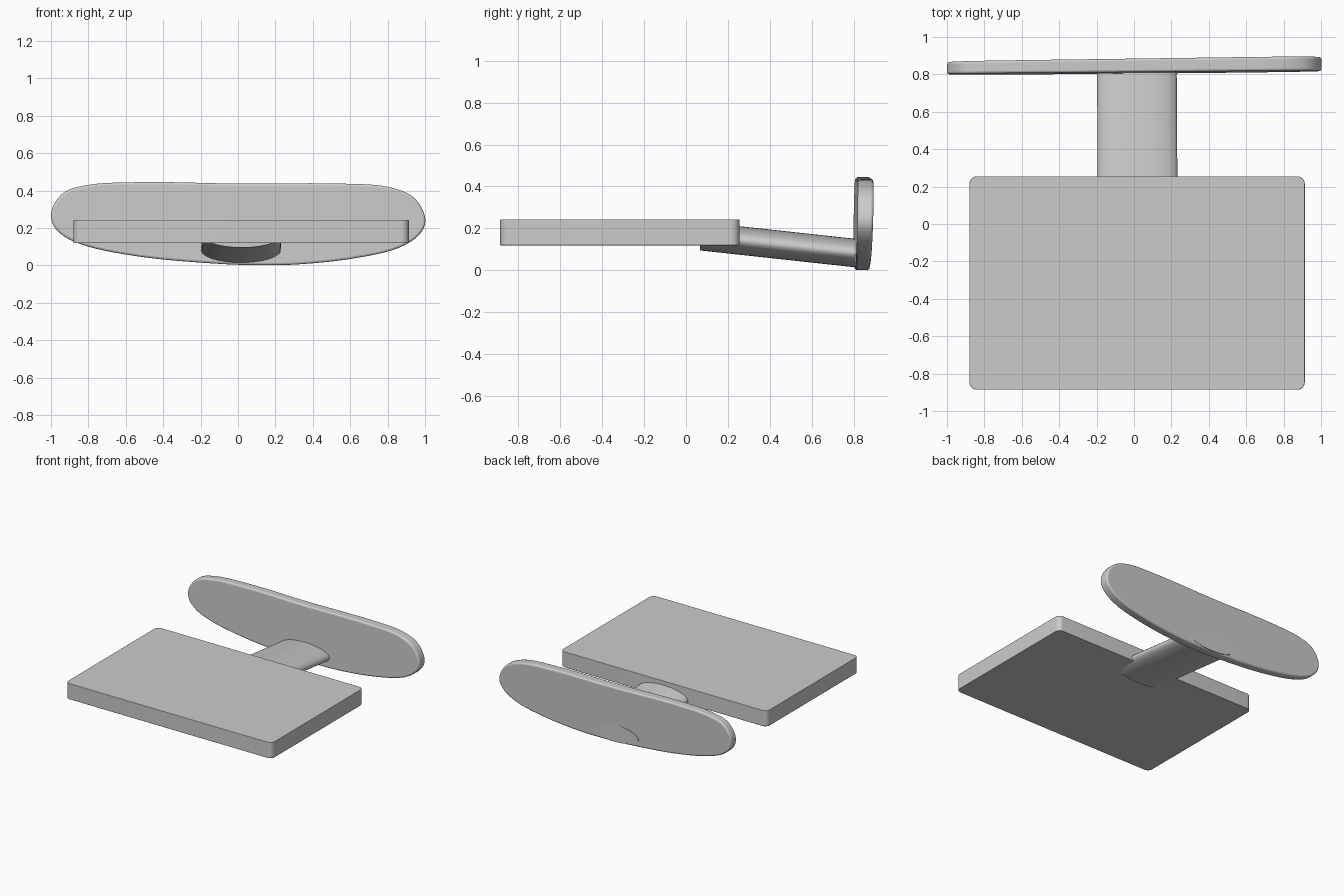
import bpy, bmesh, math
from mathutils import Vector

if "Cube" in bpy.data.objects:
    bpy.data.objects.remove(bpy.data.objects["Cube"])


def loft(name, rings, bevel=0.0):
    """Closed solid from two matching rings of points."""
    bm = bmesh.new()
    a, b = [[bm.verts.new(p) for p in r] for r in rings]
    n = len(a)
    bm.faces.new(a)
    bm.faces.new(b[::-1])
    for i in range(n):
        j = (i + 1) % n
        bm.faces.new((a[j], a[i], b[i], b[j]))
    bmesh.ops.recalc_face_normals(bm, faces=bm.faces)
    me = bpy.data.meshes.new(name)
    bm.to_mesh(me)
    bm.free()
    ob = bpy.data.objects.new(name, me)
    bpy.context.collection.objects.link(ob)
    if bevel:
        m = ob.modifiers.new("edge", 'BEVEL')
        m.width, m.segments = bevel, 3
        m.limit_method, m.angle_limit = 'ANGLE', math.radians(40)
    bpy.context.view_layer.objects.active = ob
    ob.select_set(True)
    bpy.ops.object.shade_smooth_by_angle(angle=math.radians(35))
    ob.select_set(False)
    return ob


def smooth_loop(pts, steps=6):
    """Closed Catmull-Rom curve (centripetal) through 2D points."""
    pts = [Vector(p) for p in pts]
    out, n = [], len(pts)
    for i in range(n):
        p = [pts[(i + k) % n] for k in (-1, 0, 1, 2)]
        t = [0]
        for k in range(3):
            t.append(t[-1] + (p[k + 1] - p[k]).length ** 0.5)
        for s in range(steps):
            u = t[1] + (t[2] - t[1]) * s / steps
            a = [p[k].lerp(p[k + 1], (u - t[k]) / (t[k + 1] - t[k])) for k in range(3)]
            b = [a[k].lerp(a[k + 1], (u - t[k]) / (t[k + 2] - t[k])) for k in range(2)]
            out.append(b[0].lerp(b[1], (u - t[1]) / (t[2] - t[1])))
    return out


# Flat slab with rounded vertical corners
x0, x1, y0, y1, r = -0.88, 0.913, -0.886, 0.255, 0.04
outline = []
for cx, cy, start in ((x1 - r, y1 - r, 0), (x0 + r, y1 - r, 90),
                      (x0 + r, y0 + r, 180), (x1 - r, y0 + r, 270)):
    for k in range(9):
        a = math.radians(start + 90 * k / 8)
        outline.append((cx + r * math.cos(a), cy + r * math.sin(a)))
loft("seat_slab", [[(x, y, z) for x, y in outline] for z in (0.119, 0.243)], 0.003)

# Sloping oval stem, running from under the slab through the back plate
rings = []
for y, z, cx in ((0.066, 0.163, 0.02), (0.876, 0.075, 0.015)):
    rings.append([(cx + 0.213 * math.cos(math.tau * k / 64), y,
                   z + 0.068 * math.sin(math.tau * k / 64)) for k in range(64)])
loft("stem", rings)

# Upright back plate, slightly turned and leaning
profile = [(-0.5, 0.445), (0, 0.437), (0.55, 0.437), (0.8, 0.42), (0.93, 0.37),
           (0.99, 0.29), (1.0, 0.22), (0.96, 0.155), (0.85, 0.09), (0.6, 0.034),
           (0.3, 0.004), (0.1, 0.001), (-0.1, 0.008), (-0.5, 0.043), (-0.8, 0.1),
           (-0.93, 0.155), (-0.99, 0.22), (-0.995, 0.30), (-0.93, 0.39), (-0.8, 0.43)]
shape = smooth_loop(profile)
rings = []
for y, yaw, lean in ((0.808, 0.009, 0.02), (0.878, 0.014, 0.03)):
    rings.append([(p.x, y + yaw * p.x + lean * (p.y - 0.22), p.y) for p in shape])
loft("back_plate", rings, 0.012)
